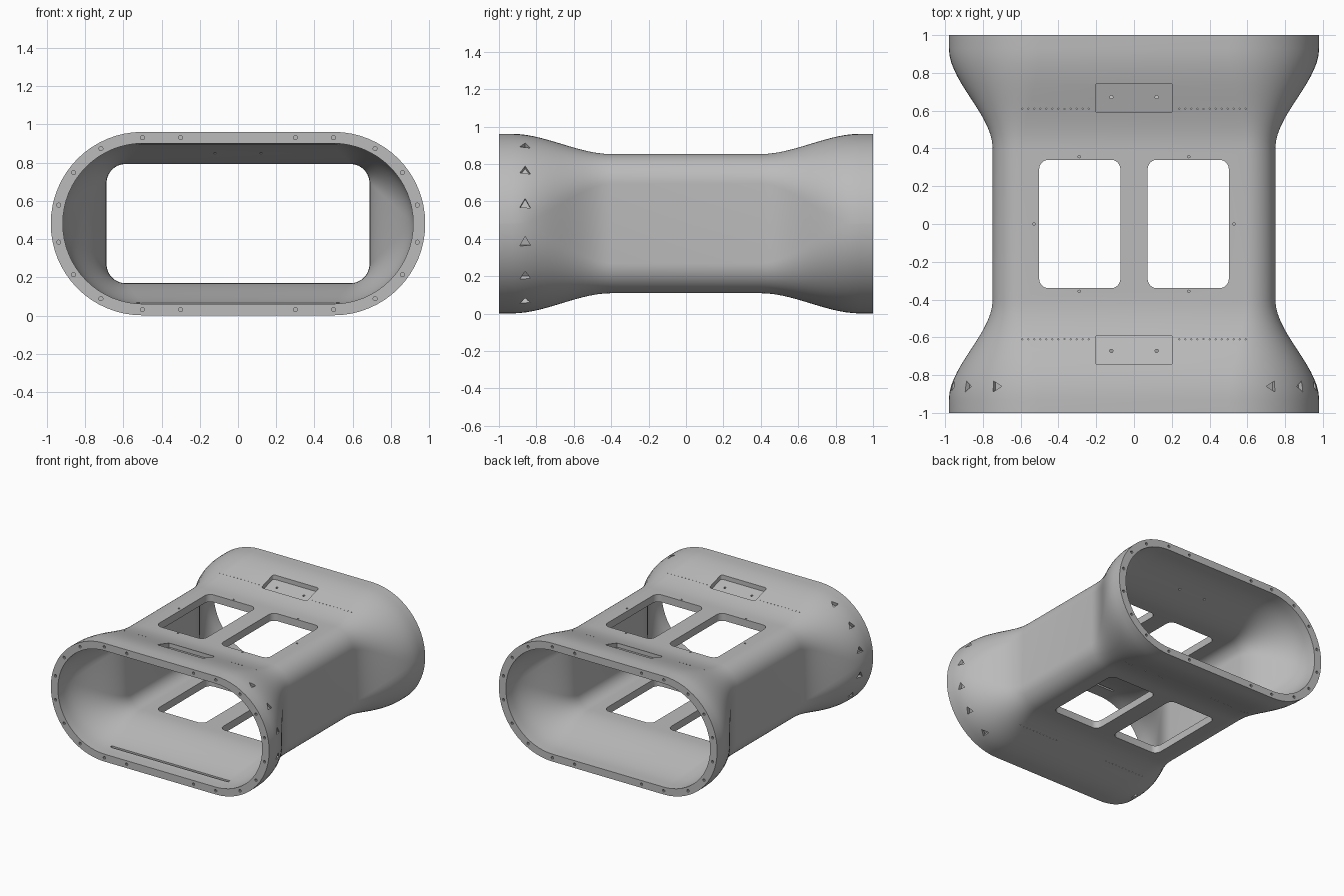
import bpy, bmesh, math
from mathutils import Vector, Matrix

if "Cube" in bpy.data.objects:
    bpy.data.objects.remove(bpy.data.objects["Cube"])

ZC = 0.481  # height of the long axis


def rounded_rect(hw, hh, r, n):
    """Counter-clockwise outline of a rounded rectangle."""
    pts = []
    for k, (sx, sy) in enumerate(((1, 1), (-1, 1), (-1, -1), (1, -1))):
        for i in range(n + 1):
            a = math.pi / 2 * (k + i / n)
            pts.append((sx * (hw - r) + r * math.cos(a), sy * (hh - r) + r * math.sin(a)))
    return pts


def loft(bm, loops, closed=False):
    """Skin a list of matching loops, capping the ends unless closed."""
    rings = [[bm.verts.new(p) for p in loop] for loop in loops]
    n = len(rings[0])
    pairs = list(zip(rings, rings[1:])) + ([(rings[-1], rings[0])] if closed else [])
    for a, b in pairs:
        for i in range(n):
            j = (i + 1) % n
            bm.faces.new((a[i], a[j], b[j], b[i]))
    if not closed:
        bm.faces.new(rings[0][::-1])
        bm.faces.new(rings[-1])


def rod(bm, centre, axis, r, length, sides=10):
    rot = Vector(axis).to_track_quat('Z', 'Y').to_matrix().to_4x4()
    bmesh.ops.create_cone(bm, cap_ends=True, segments=sides, radius1=r, radius2=r,
                          depth=length, matrix=Matrix.Translation(centre) @ rot)


def make_object(name, bm):
    bmesh.ops.recalc_face_normals(bm, faces=bm.faces[:])
    mesh = bpy.data.meshes.new(name)
    bm.to_mesh(mesh)
    bm.free()
    ob = bpy.data.objects.new(name, mesh)
    bpy.context.collection.objects.link(ob)
    return ob


def cut(body, bm):
    """Subtract the cutter mesh from the body."""
    cutter = make_object("cutter", bm)
    cutter.hide_render = True
    mod = body.modifiers.new("cut", 'BOOLEAN')
    mod.operation, mod.solver, mod.object = 'DIFFERENCE', 'EXACT', cutter
    bpy.context.view_layer.objects.active = body
    bpy.ops.object.modifier_apply(modifier=mod.name)
    bpy.data.objects.remove(cutter)


def flare(y):
    """0 along the waist, 1 at the mouths."""
    t = min(max((abs(y) - 0.40) / 0.53, 0), 1)
    return t * t * (3 - 2 * t)


def section(y, waist, mouth):
    s = flare(y)
    hw, hh, r = (a + (b - a) * s for a, b in zip(waist, mouth))
    return [(x, y, ZC + z) for x, z in rounded_rect(hw, hh, r, 16)]


# Flared tube shell: outer skin out, inner skin back
half = [0.40 + 0.53 * i / 14 for i in range(15)] + [1.0]
stations = [-y for y in reversed(half)] + half
outer = [section(y, (0.748, 0.372, 0.16), (0.98, 0.48, 0.479)) for y in stations]
inner = [section(y, (0.688, 0.312, 0.10), (0.917, 0.42, 0.419)) for y in reversed(stations)]
bm = bmesh.new()
loft(bm, outer + inner, closed=True)
body = make_object("flared_tube", bm)

# Windows through top and bottom, and label pockets on the top
bm = bmesh.new()
for sx in (-1, 1):
    outline = rounded_rect(0.215, 0.34, 0.05, 6)
    loft(bm, [[(sx * 0.287 + x, y, z) for x, y in outline] for z in (-0.2, 1.2)])
for sy in (-1, 1):
    outline = rounded_rect(0.205, 0.078, 0.015, 3)
    loft(bm, [[(x, sy * 0.667 + y, z + sy * 0.284 * y) for x, y in outline]
              for z in (0.873, 1.1)])

# Grooves just inside the front mouth
for sz in (-1, 1):
    bmesh.ops.create_cube(bm, size=1, matrix=Matrix.Translation((0, -0.87, ZC + sz * 0.417))
                          @ Matrix.Diagonal((1.06, 0.02, 0.025, 1)))

for sx in (-1, 1):
    for deg in (-61, -36.5, -12.5, 12.5, 36.5, 61):
        d = Vector((sx * math.cos(math.radians(deg)), 0, math.sin(math.radians(deg))))
        base = Vector((sx * 0.5, 0, ZC))
        # Bolt notches round the front flange
        rod(bm, base + d * 0.485 + Vector((0, -0.86, 0)), d, 0.033, 0.07, 3)
        # Bolt holes in both end faces
        for y in (-0.97, 0.97):
            rod(bm, base + d * 0.449 + Vector((0, y, 0)), (0, 1, 0), 0.011, 0.12)
    for x in (0.3, 0.5):
        for sz in (-1, 1):
            for y in (-0.97, 0.97):
                rod(bm, (sx * x, y, ZC + sz * 0.45), (0, 1, 0), 0.011, 0.12)
cut(body, bm)

# Screw holes in the pockets and round the windows, plus rows of pin holes
bm = bmesh.new()
for sx in (-1, 1):
    for sy in (-1, 1):
        rod(bm, (sx * 0.12, sy * 0.672, 0.87), (0, 0, 1), 0.009, 0.15)
        rod(bm, (sx * 0.29, sy * 0.357, 0.85), (0, 0, 1), 0.007, 0.04)
        for i in range(12):
            for z in (0.891, 2 * ZC - 0.891):
                rod(bm, (sx * (0.24 + 0.032 * i), sy * 0.61, z), (0, 0, 1), 0.004, 0.03, 4)
    rod(bm, (sx * 0.53, 0, 0.85), (0, 0, 1), 0.007, 0.04)
cut(body, bm)

# Plain grey finish
grey = bpy.data.materials.new("plain_grey")
grey.diffuse_color = (0.5, 0.5, 0.5, 1)
grey.use_nodes = True
grey.node_tree.nodes["Principled BSDF"].inputs["Base Color"].default_value = grey.diffuse_color
body.data.materials.clear()
body.data.materials.append(grey)
for p in body.data.polygons:
    p.material_index = 0
bpy.ops.object.select_all(action='DESELECT')
body.select_set(True)
bpy.context.view_layer.objects.active = body
bpy.ops.object.shade_smooth_by_angle(angle=math.radians(30))
